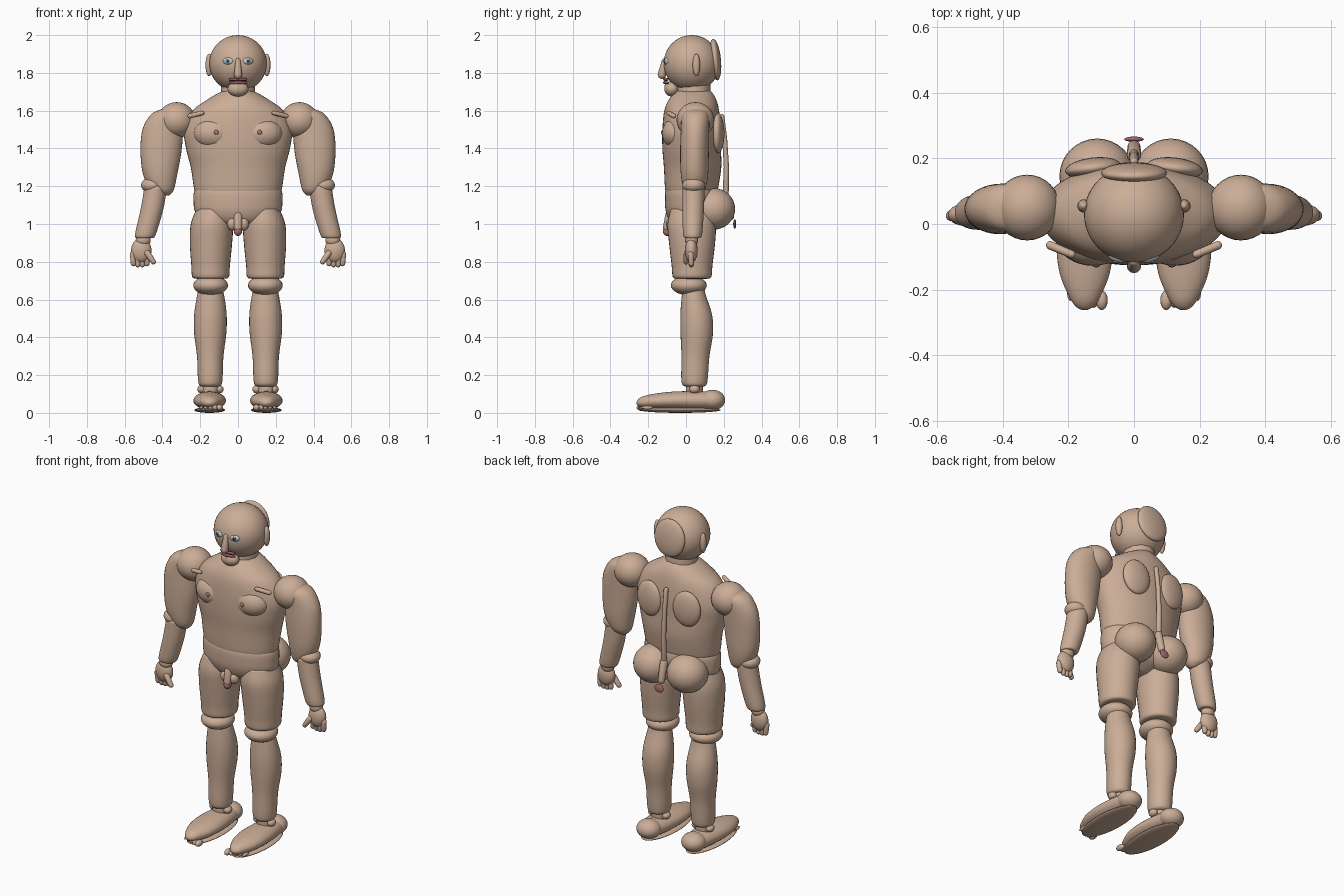
import bpy, bmesh, math
from mathutils import Vector


def material(name, rgb):
    m = bpy.data.materials.new(name)
    m.diffuse_color = (*rgb, 1)
    return m


SKIN = material("skin", (0.60, 0.42, 0.31))
PINK = material("pink", (0.42, 0.16, 0.17))
LIP = material("lip", (0.30, 0.10, 0.10))
WHITE = material("white", (0.9, 0.9, 0.9))
BLUE = material("blue", (0.12, 0.35, 0.5))
BLACK = material("black", (0.02, 0.02, 0.02))


def finish(name, bm, mat):
    bmesh.ops.recalc_face_normals(bm, faces=bm.faces)
    for f in bm.faces:
        f.smooth = True
    me = bpy.data.meshes.new(name)
    bm.to_mesh(me)
    bm.free()
    me.materials.append(mat)
    ob = bpy.data.objects.new(name, me)
    bpy.context.collection.objects.link(ob)
    return ob


def ball(name, loc, radii, mat=SKIN, rot=(0, 0, 0), seg=32):
    bm = bmesh.new()
    bmesh.ops.create_uvsphere(bm, u_segments=seg, v_segments=seg // 2, radius=1)
    for v in bm.verts:
        v.co = Vector(a * b for a, b in zip(v.co, radii))
    ob = finish(name, bm, mat)
    ob.location = loc
    ob.rotation_euler = rot
    return ob


def blend(a, b, c, d, t):
    # Catmull-Rom between ring b and ring c
    return [0.5 * (2 * q + (r - p) * t + (2 * p - 5 * q + 4 * r - s) * t * t
            + (3 * q - p - 3 * r + s) * t ** 3) for p, q, r, s in zip(a, b, c, d)]


def loft(name, rings, along_y=False, mat=SKIN, seg=32, steps=5):
    """Rings are (height, centre u, centre v, radius u, radius v), capped at both ends."""
    n = len(rings)
    dense = [blend(rings[max(i - 1, 0)], rings[i], rings[i + 1], rings[min(i + 2, n - 1)], k / steps)
             for i in range(n - 1) for k in range(steps)] + [rings[-1]]
    bm = bmesh.new()
    loops = []
    for h, cu, cv, ru, rv in dense:
        ring = []
        for k in range(seg):
            a = 2 * math.pi * k / seg
            u, v = cu + ru * math.cos(a), cv + rv * math.sin(a)
            ring.append(bm.verts.new((u, h, v) if along_y else (u, v, h)))
        loops.append(ring)
    for r0, r1 in zip(loops, loops[1:]):
        for k in range(seg):
            bm.faces.new((r0[k], r0[(k + 1) % seg], r1[(k + 1) % seg], r1[k]))
    bm.faces.new(loops[0])
    bm.faces.new(loops[-1])
    return finish(name, bm, mat)


def tube(name, pts, mat=SKIN):
    """Rounded tube through points (x, y, z, radius)."""
    cu = bpy.data.curves.new(name, 'CURVE')
    cu.dimensions = '3D'
    cu.bevel_depth = 1
    cu.bevel_resolution = 4
    cu.use_fill_caps = True
    sp = cu.splines.new('POLY')
    first, last = Vector(pts[0][:3]), Vector(pts[-1][:3])
    d0 = (first - Vector(pts[1][:3])).normalized()
    d1 = (last - Vector(pts[-2][:3])).normalized()
    r0, r1 = pts[0][3], pts[-1][3]
    dome = [(0.97, 0.2), (0.8, 0.6), (0.45, 0.89)]
    path = [(*(first + d0 * r0 * h), r0 * r) for h, r in dome] + list(pts)
    path += [(*(last + d1 * r1 * h), r1 * r) for h, r in reversed(dome)]
    sp.points.add(len(path) - 1)
    for p, q in zip(sp.points, path):
        p.co = (*q[:3], 1)
        p.radius = q[3]
    cu.materials.append(mat)
    ob = bpy.data.objects.new(name, cu)
    bpy.context.collection.objects.link(ob)
    return ob


# Torso with chest, waist and belly
loft("torso", [(1.72, 0, .04, .03, .07), (1.70, 0, .04, .09, .095), (1.66, 0, .035, .16, .125),
               (1.60, 0, .03, .24, .145), (1.50, 0, .03, .285, .155), (1.40, 0, .03, .275, .155),
               (1.30, 0, .035, .25, .152), (1.20, 0, .03, .235, .142), (1.17, 0, .028, .228, .136)], seg=48)
loft("pelvis", [(1.21, 0, .03, .19, .11), (1.18, 0, .03, .23, .138), (1.12, 0, .03, .235, .142),
                (1.06, 0, .03, .225, .135), (1.01, 0, .03, .17, .11), (.97, 0, .03, .05, .05)], seg=48)
tube("neck", [(0, .04, 1.64, .09), (0, .04, 1.74, .09)])

# Head and face
ball("head", (0, .03, 1.85), (.152, .148, .15), seg=48)
ball("head_back", (0, .155, 1.87), (.1, .03, .11), rot=(.1, 0, 0))
tube("nose", [(0, -.115, 1.865, .013), (0, -.128, 1.79, .022)])
ball("chin", (0, -.075, 1.715), (.055, .04, .04))
tube("chin_tip", [(0, -.085, 1.725, .03), (0, -.085, 1.70, .022)])
for z in (1.765, 1.747):
    tube("lip", [(-.042, -.098, z, .007), (0, -.112, z + .002, .009), (.042, -.098, z, .007)], LIP)

# Spine, tailbone and rear detail
tube("spine", [(0, .19, 1.57, .013), (0, .205, 1.45, .013), (0, .214, 1.3, .014), (0, .21, 1.15, .016)])
tube("tailbone", [(0, .21, 1.14, .022), (0, .235, 1.04, .02)])
ball("rear_disc", (0, .258, 1.0), (.03, .008, .025), PINK)

# Pelvic front anatomy
tube("groin_front", [(0, -.085, 1.05, .024), (0, -.1, .98, .022)])
ball("groin_tip", (0, -.1, .962), (.022, .022, .025), PINK)

# Paired parts
for s, side in ((-1, "left"), (1, "right")):
    def b(name, loc, radii, mat=SKIN, rot=(0, 0, 0), seg=32):
        return ball(f"{side}_{name}", (s * loc[0], *loc[1:]), radii, mat,
                    (rot[0], s * rot[1], s * rot[2]), seg)

    def t(name, pts, mat=SKIN):
        return tube(f"{side}_{name}", [(s * p[0], *p[1:]) for p in pts], mat)

    def l(name, rings, along_y=False):
        return loft(f"{side}_{name}", [(h, s * x, *r) for h, x, *r in rings], along_y)

    # Face and trunk details
    b("eye", (.052, -.102, 1.862), (.029, .014, .019), WHITE, (0, 0, .35), 20)
    b("iris", (.053, -.113, 1.862), (.012, .006, .013), BLUE, seg=16)
    b("pupil", (.053, -.118, 1.862), (.006, .003, .007), BLACK, seg=12)
    b("ear", (.153, .055, 1.842), (.019, .02, .06), seg=20)
    b("pec", (.125, -.045, 1.48), (.11, .082, .085))
    b("nipple", (.115, -.124, 1.485), (.013, .008, .013), PINK, seg=16)
    t("collarbone", [(.19, -.092, 1.588, .012), (.255, -.065, 1.572, .013)])
    b("shoulder_blade", (.125, .17, 1.48), (.085, .032, .105), rot=(0, 0, -.12))
    b("buttock", (.112, .145, 1.08), (.115, .115, .11))
    b("groin_side", (.03, -.075, 1.0), (.028, .03, .035), seg=20)

    # Arm
    b("shoulder", (.325, .05, 1.55), (.1, .1, .095))
    l("upper_arm", [(1.61, .36, .05, .04, .04), (1.58, .375, .05, .085, .07), (1.50, .398, .048, .108, .075),
                    (1.38, .408, .045, .108, .076), (1.26, .412, .045, .09, .072),
                    (1.18, .40, .045, .06, .055), (1.15, .385, .045, .02, .02)])
    b("elbow", (.45, .04, 1.205), (.063, .06, .043))
    l("forearm", [(1.20, .435, .04, .06, .058), (1.08, .455, .038, .06, .057), (.945, .49, .035, .055, .05),
                  (.925, .493, .035, .04, .036)])
    b("wrist", (.502, .03, .915), (.04, .035, .035), seg=20)
    b("palm", (.512, .028, .86), (.054, .034, .065))
    for i in range(4):
        x = .485 + .024 * i
        t("finger", [(x, .025, .84, .016), (x - .003, .028, .79 - (.006 if i in (1, 2) else 0), .014)])
    t("thumb", [(.48, .005, .845, .017), (.448, .0, .80, .014)])

    # Leg
    l("thigh", [(1.08, .13, .03, .09, .11), (1.0, .138, .03, .112, .128), (.90, .143, .032, .112, .122),
                (.78, .145, .032, .102, .108), (.72, .145, .032, .097, .102), (.71, .145, .032, .07, .08)])
    b("knee", (.145, .015, .675), (.092, .095, .052))
    l("lower_leg", [(.67, .145, .04, .06, .055), (.62, .145, .042, .072, .064), (.52, .146, .054, .086, .084),
                    (.42, .147, .057, .085, .086), (.30, .147, .05, .07, .074),
                    (.18, .147, .045, .065, .07), (.145, .147, .045, .056, .06), (.138, .147, .045, .03, .03)])
    t("ankle", [(.147, .045, .15, .045), (.147, .045, .10, .045)])
    for x in (.10, .192):
        b("ankle_bone", (x, .045, .125), (.024, .028, .022), seg=16)
    l("foot", [(.19, .15, .065, .025, .02), (.16, .15, .065, .055, .042), (.06, .15, .065, .076, .05),
               (-.06, .15, .065, .086, .048), (-.15, .15, .062, .076, .042),
               (-.22, .15, .058, .048, .032), (-.25, .15, .055, .028, .02), (-.262, .15, .053, .008, .006)], True)
    b("heel", (.15, .14, .068), (.07, .067, .054))
    b("sole", (.15, -.03, .015), (.082, .215, .015))
    for i in range(5):
        b("toe", (.098 + .024 * i, -.232 + .007 * i, .028), (.018 - .002 * i, .03, .018 - .002 * i), seg=16)
